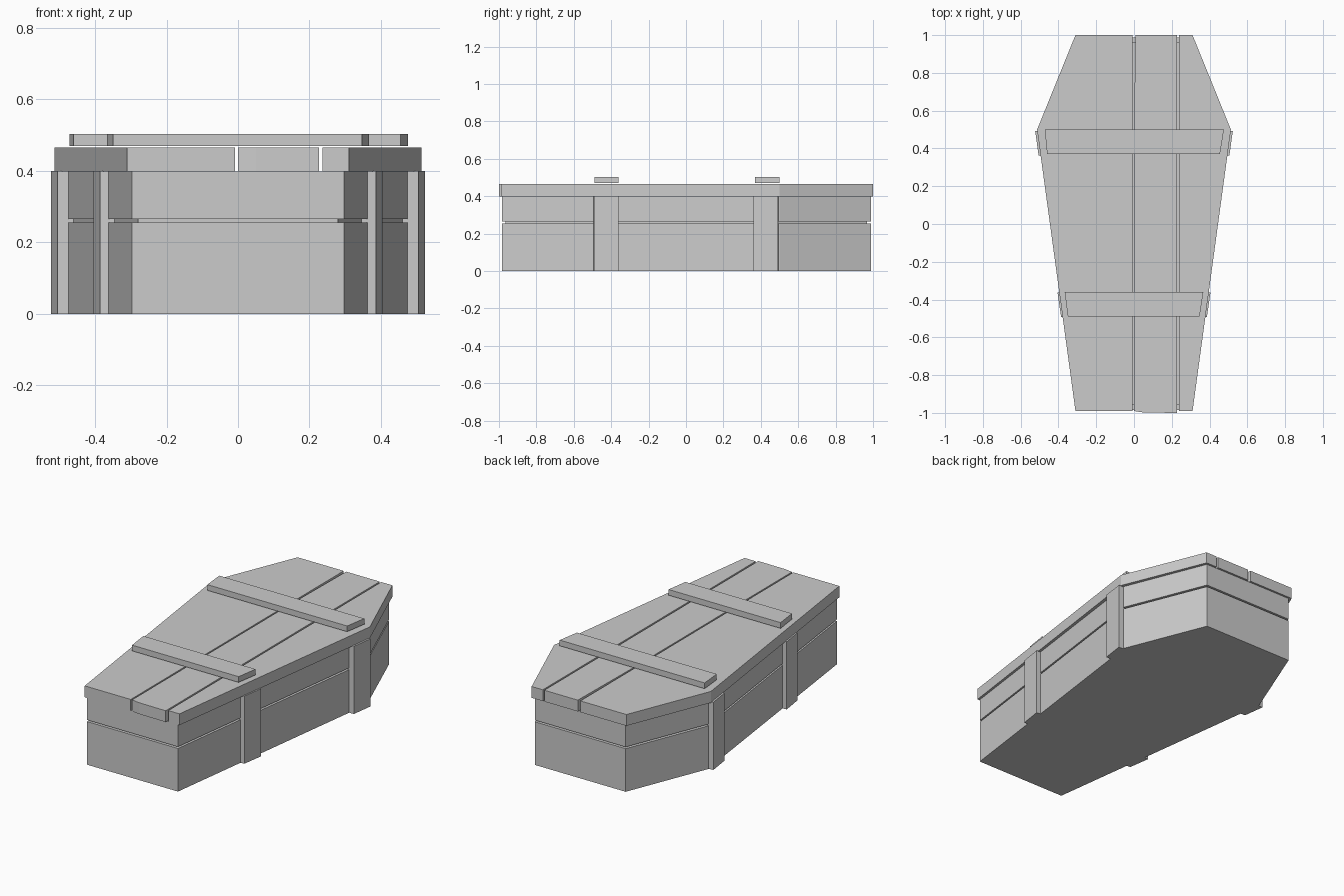
import bpy, bmesh
from mathutils import Vector

if "Cube" in bpy.data.objects:
    bpy.data.objects.remove(bpy.data.objects["Cube"])


def finish(name, bm):
    bmesh.ops.recalc_face_normals(bm, faces=bm.faces)
    me = bpy.data.meshes.new(name)
    bm.to_mesh(me)
    bm.free()
    ob = bpy.data.objects.new(name, me)
    bpy.context.collection.objects.link(ob)
    return ob


def loft(name, rings):
    """Skin a stack of equal-length rings and cap both ends."""
    bm = bmesh.new()
    vs = [[bm.verts.new(p) for p in r] for r in rings]
    n = len(vs[0])
    for a, b in zip(vs, vs[1:]):
        for i in range(n):
            j = (i + 1) % n
            bm.faces.new((a[i], a[j], b[j], b[i]))
    bm.faces.new(vs[0])
    bm.faces.new(vs[-1])
    return finish(name, bm)


def prism(name, pts, z0, z1):
    return loft(name, [[(x, y, z) for x, y in pts] for z in (z0, z1)])


def inset(pts, d):
    """Mitred inward offset of a counter-clockwise outline."""
    out = []
    for i in range(len(pts)):
        a, b, c = (Vector(pts[k % len(pts)]) for k in (i - 1, i, i + 1))
        e, f = (b - a).normalized(), (c - b).normalized()
        n1, n2 = Vector((-e.y, e.x)), Vector((-f.y, f.x))
        out.append(b + (n1 + n2) * d / (1 + n1.dot(n2)))
    return out


# Hollow box with a groove between the lower and upper side planks
outline = [(-.297, -.985), (.297, -.985), (.493, .5),
           (.297, .988), (-.297, .988), (-.493, .5)]
profile = [(0, 0), (.255, 0), (.255, .02), (.265, .02), (.265, 0),
           (.398, 0), (.398, .03), (.03, .03)]
loft("box_body", [[(p[0], p[1], z) for p in inset(outline, d)]
                  for z, d in profile])

# Lid made of three boards with gaps between them
prism("lid_board_left", [(-.31, -.99), (-.009, -.99), (-.009, 1),
                         (-.31, 1), (-.513, .5)], .398, .465)
lid_mid = [(0, -.99), (.05, -.998), (.227, -1), (.227, 1), (.008, 1), (0, .5)]
prism("lid_board_middle", lid_mid, .398, .465)
prism("lid_board_right", [(.237, -.99), (.31, -.99), (.513, .5),
                          (.31, 1), (.237, 1)], .398, .465)

# Cross battens just above the lid
prism("batten_head", [(-.46, .37), (.455, .37), (.476, .5), (-.472, .5)],
      .47, .504)
prism("batten_foot", [(-.35, -.49), (.347, -.49), (.367, -.36), (-.367, -.36)],
      .47, .504)

# Upright straps on the sloping sides, mirrored left and right
straps = {"head": [(.46, .36), (.505, .362), (.523, .492), (.478, .495)],
          "foot": [(.345, -.495), (.386, -.492), (.405, -.362), (.365, -.36)]}
for end, pts in straps.items():
    for side, s in (("right", 1), ("left", -1)):
        prism(f"side_strap_{end}_{side}", [(s * x, y) for x, y in pts], 0, .4)
